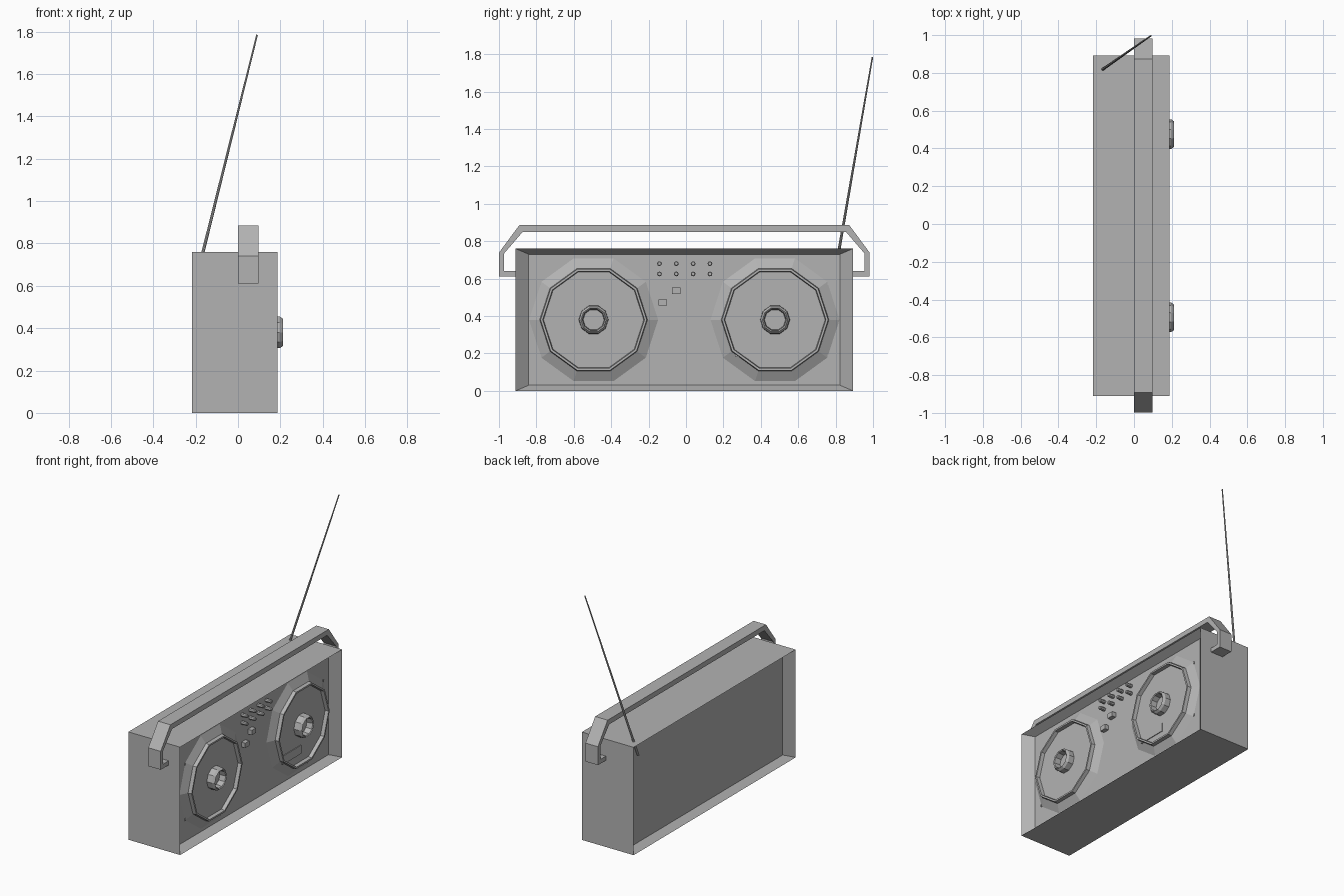
import bpy, bmesh, math
from mathutils import Vector

if "Cube" in bpy.data.objects:
    bpy.data.objects.remove(bpy.data.objects["Cube"])

CY = -0.009     # mid plane of the case in y
PANEL = 0.13    # x of the recessed front panel

grey = bpy.data.materials.new("mid_grey")
grey.diffuse_color = (0.45, 0.45, 0.45, 1)
grey.use_nodes = True
grey.node_tree.nodes["Principled BSDF"].inputs["Base Color"].default_value = grey.diffuse_color


def loft(name, loops, cap_start=True, cap_end=True):
    """Skin equal-length closed loops of points with flat faces."""
    bm = bmesh.new()
    rings = [[bm.verts.new(p) for p in loop] for loop in loops]
    n = len(rings[0])
    for a, b in zip(rings, rings[1:]):
        for i in range(n):
            j = (i + 1) % n
            bm.faces.new((a[i], a[j], b[j], b[i]))
    if cap_start:
        bm.faces.new(rings[0][::-1])
    if cap_end:
        bm.faces.new(rings[-1])
    bmesh.ops.recalc_face_normals(bm, faces=bm.faces)
    me = bpy.data.meshes.new(name)
    bm.to_mesh(me)
    bm.free()
    me.materials.append(grey)
    ob = bpy.data.objects.new(name, me)
    bpy.context.collection.objects.link(ob)
    return ob


def rect(x, y0, y1, z0, z1):
    return [(x, y0, z0), (x, y1, z0), (x, y1, z1), (x, y0, z1)]


def box(name, x0, x1, y, z, w, h):
    return loft(name, [rect(x, y - w / 2, y + w / 2, z - h / 2, z + h / 2) for x in (x0, x1)])


def turned(name, y, z, profile, sides=10, **caps):
    """Turn (x, radius) steps around an axis along x."""
    return loft(name, [[(x, y + r * math.cos(math.tau * i / sides),
                         z + r * math.sin(math.tau * i / sides))
                        for i in range(sides)] for x, r in profile], **caps)


# case with sloped recesses on the front and back panels
loft("case", [rect(x, CY - 0.902 + dy, CY + 0.902 - dy, dz, 0.76 - dz)
              for x, dy, dz in ((-0.165, 0.07, 0.03), (-0.217, 0, 0),
                                (0.187, 0, 0), (PANEL, 0.07, 0.03))])

# speakers: flared surround closed by a grille, and cupped hub
for side, s in (("left", -1), ("right", 1)):
    y = CY + s * 0.485
    turned("speaker_surround_" + side, y, 0.38,
           [(PANEL, 0.345), (0.158, 0.288), (0.183, 0.284), (0.183, 0.272), (0.158, 0.268)],
           cap_start=False)
    turned("speaker_hub_" + side, y, 0.38,
           [(0.15, 0.08), (0.197, 0.078), (0.213, 0.067), (0.208, 0.06), (0.165, 0.056)])
    # small corner studs beside each speaker
    for z in (0.185, 0.575):
        box("stud_" + side, PANEL - 0.01, PANEL + 0.006, CY + s * 0.77, z, 0.008, 0.016)

# control knobs in two rows
for row in (0.625, 0.68):
    for i in range(4):
        turned("knob", -0.142 + 0.09 * i, row, [(PANEL - 0.01, 0.013), (0.17, 0.013), (0.175, 0.009)], 8)

# switches and plain plate
box("switch_upper", PANEL - 0.01, 0.16, -0.052, 0.535, 0.046, 0.034)
box("switch_lower", PANEL - 0.01, 0.16, -0.125, 0.472, 0.046, 0.034)
box("grille_plate", 0.15, 0.163, 0.37, 0.21, 0.21, 0.06)

# carrying handle: half profile mirrored about the mid plane
outer = [(0.90, 0.61), (0.99, 0.61), (0.99, 0.74), (0.882, 0.886)]
inner = [(0.864, 0.85), (0.963, 0.735), (0.963, 0.64), (0.90, 0.64)]
path = ([(CY + a, z) for a, z in outer] + [(CY - a, z) for a, z in outer[::-1]]
        + [(CY - a, z) for a, z in inner[::-1]] + [(CY + a, z) for a, z in inner])
loft("handle", [[(x, a, z) for a, z in path] for x in (0.0, 0.097)])

# tapered aerial passing down through the back recess
base, tip = Vector((-0.19, 0.802, 0.66)), Vector((0.09, 0.997, 1.785))
rot = (tip - base).to_track_quat('Z', 'Y')
loft("aerial", [[p + rot @ Vector((r * math.cos(math.tau * i / 8), r * math.sin(math.tau * i / 8), 0))
                 for i in range(8)]
                for p, r in ((base, 0.008), (base.lerp(tip, 0.5), 0.006), (tip, 0.004))])
